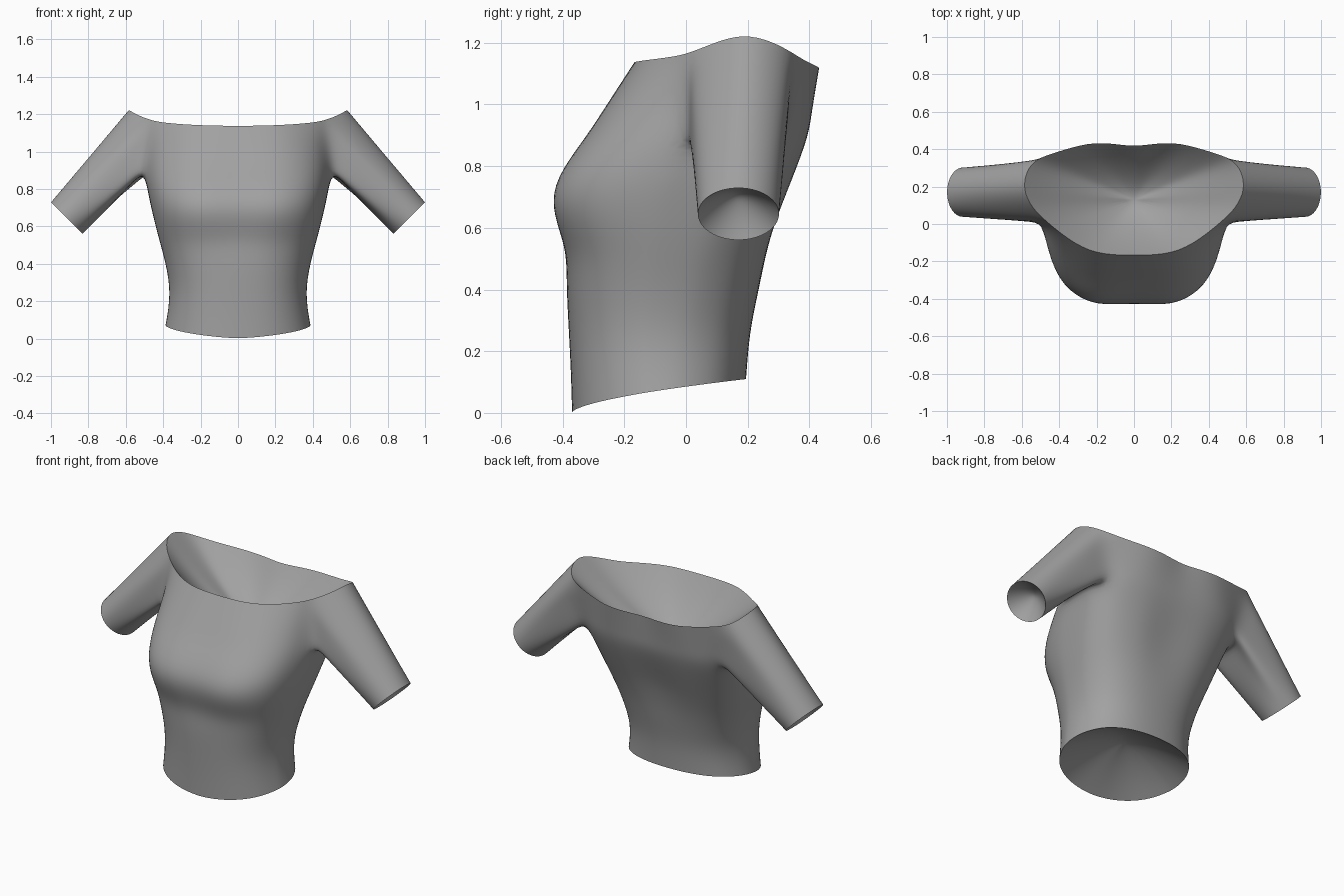
import bpy
import bmesh
from math import sin, cos, pi, radians
from mathutils import Vector

cube = bpy.data.objects.get("Cube")
if cube:
    bpy.data.objects.remove(cube, do_unlink=True)

# Grey cloth
cloth = bpy.data.materials.new("grey_cloth")
cloth.use_nodes = True
grey = (0.36, 0.36, 0.36, 1)
cloth.diffuse_color = grey
cloth.node_tree.nodes["Principled BSDF"].inputs["Base Color"].default_value = grey

# Columns of one body half, from front centre round to back centre
ANGLES = [0, 14, 28, 43, 60, 78, 85, 92, 104, 123, 138, 152, 166, 180]
FRONT, UNDER, BACK = 5, 7, 9      # columns bordering the armhole
LAST = len(ANGLES) - 1

# Body levels: front z, back z, half width, front y, side y, back y, groove, roundness
LEVELS = [
    (0, .11, .388, -.372, -.08, .197, 0, .88),
    (.12, .18, .372, -.375, -.08, .202, 0, .86),
    (.26, .28, .364, -.382, -.07, .212, 0, .84),
    (.4, .4, .387, -.39, -.05, .238, 0, .8),
    (.5, .5, .414, -.393, -.03, .262, .006, .76),
    (.57, .59, .437, -.415, 0, .29, .014, .72),
    (.66, .67, .457, -.45, .03, .32, .022, .7),
    (.76, .77, .48, -.442, .08, .36, .022, .7),
    (.895, .895, .502, -.337, .17, .405, .014, .7),
]

# Neckline of one half, front centre over the shoulder tip to back centre
NECKLINE = [
    (0, -.168, 1.137), (.13, -.165, 1.138), (.235, -.145, 1.142), (.33, -.095, 1.148),
    (.41, -.035, 1.156), (.47, .015, 1.168), (.55, .09, 1.2), (.593, .185, 1.23),
    (.578, .28, 1.205), (.525, .35, 1.165), (.4, .388, 1.14), (.25, .434, 1.12),
    (.12, .432, 1.115), (0, .412, 1.112),
]


def body_ring(z_front, z_back, width, y_front, y_side, y_back, groove, power):
    """Rounded-box half ring whose height climbs from front to back."""
    points = []
    for angle in ANGLES:
        t = radians(angle)
        c = abs(cos(t)) ** power
        x = width * sin(t) ** power if 0 < angle < 180 else 0
        y = y_side + c * ((y_front if angle < 90 else y_back) - y_side)
        z = z_front + (z_back - z_front) * max(0, (y - y_front) / (y_back - y_front)) ** .6
        if x == 0:
            y += groove if angle < 90 else -groove
        points.append(Vector((x, y, z)))
    return points


bm = bmesh.new()
crease = bm.edges.layers.float.new("crease_edge")


def dish(rim, middle, depth):
    """Close an opening with a lining that sinks inward from a sharp rim."""
    closed = rim[0] is rim[-1]
    start = [v.co.copy() for v in rim]
    previous = rim
    for f in (.85, .65, .42, .2):
        sink = depth * (1 - f ** 1.6)
        ring = [bm.verts.new(middle.lerp(p, f) + sink) for p in (start[:-1] if closed else start)]
        if closed:
            ring.append(ring[0])
        for i in range(len(rim) - 1):
            bm.faces.new((previous[i], previous[i + 1], ring[i + 1], ring[i]))
        previous = ring
    tip = bm.verts.new(middle + depth)
    for a, b in zip(previous, previous[1:]):
        bm.faces.new((a, b, tip))
    for a, b in zip(rim, rim[1:]):
        edge = bm.edges.get((a, b))
        edge[crease] = 1
        edge.smooth = False


rings = [[bm.verts.new(p) for p in body_ring(*level)] for level in LEVELS]

# Body below the arms
for low, high in zip(rings, rings[1:]):
    for j in range(LAST):
        bm.faces.new((low[j], low[j + 1], high[j + 1], high[j]))

# Chest and back panels up to the neckline, leaving the armhole open
neck = [bm.verts.new(p) for p in NECKLINE]
panel_columns = [j for j in range(LAST + 1) if j <= FRONT or j >= BACK]
rows = [dict(enumerate(rings[-1]))]
for f in (1 / 3, 2 / 3):
    rows.append({j: bm.verts.new(rings[-1][j].co.lerp(neck[j].co, f)) for j in panel_columns})
rows.append(dict(enumerate(neck)))
for low, high in zip(rows, rows[1:]):
    for j in range(LAST):
        if j < FRONT or j >= BACK:
            bm.faces.new((low[j], low[j + 1], high[j + 1], high[j]))

# Armhole loop: underarm, up the front, over the shoulder, down the back
loop = [rows[0][j] for j in range(UNDER, FRONT - 1, -1)]
loop += [rows[r][FRONT] for r in (1, 2)]
loop += [neck[j] for j in range(FRONT, BACK + 1)]
loop += [rows[r][BACK] for r in (2, 1, 0)] + [rows[0][BACK - 1]]

# Sleeve lofted from the armhole to a round cuff
count = len(loop)
cuff_centre = Vector((.915, .17, .645))
cuff_up = Vector((.087, 0, .087))
cuff_side = Vector((0, .136, 0))
cuff = [cuff_centre - cuff_up * cos(2 * pi * i / count) - cuff_side * sin(2 * pi * i / count)
        for i in range(count)]
root = [v.co.copy() for v in loop]
previous = loop
SEGMENTS = 5
for k in range(1, SEGMENTS + 1):
    ring = [bm.verts.new(a.lerp(b, k / SEGMENTS)) for a, b in zip(root, cuff)]
    for i in range(count):
        n = (i + 1) % count
        bm.faces.new((previous[i], ring[i], ring[n], previous[n]))
    previous = ring

# Linings that close the neck, hem and cuff
dish(neck, Vector((0, .13, 1.15)), Vector((0, 0, -.3)))
dish(rings[0][::-1], Vector((0, -.08, .065)), Vector((0, 0, .14)))
dish((previous + previous[:1])[::-1], cuff_centre, Vector((-.06, 0, .06)))

mesh = bpy.data.meshes.new("top_garment")
bm.to_mesh(mesh)
bm.free()
mesh.materials.append(cloth)
garment = bpy.data.objects.new("top_garment", mesh)
bpy.context.collection.objects.link(garment)

# Mirror to the other side and smooth
mirror = garment.modifiers.new("mirror", 'MIRROR')
mirror.use_clip = True
smooth = garment.modifiers.new("smooth", 'SUBSURF')
smooth.levels = smooth.render_levels = 2
for polygon in mesh.polygons:
    polygon.use_smooth = True
